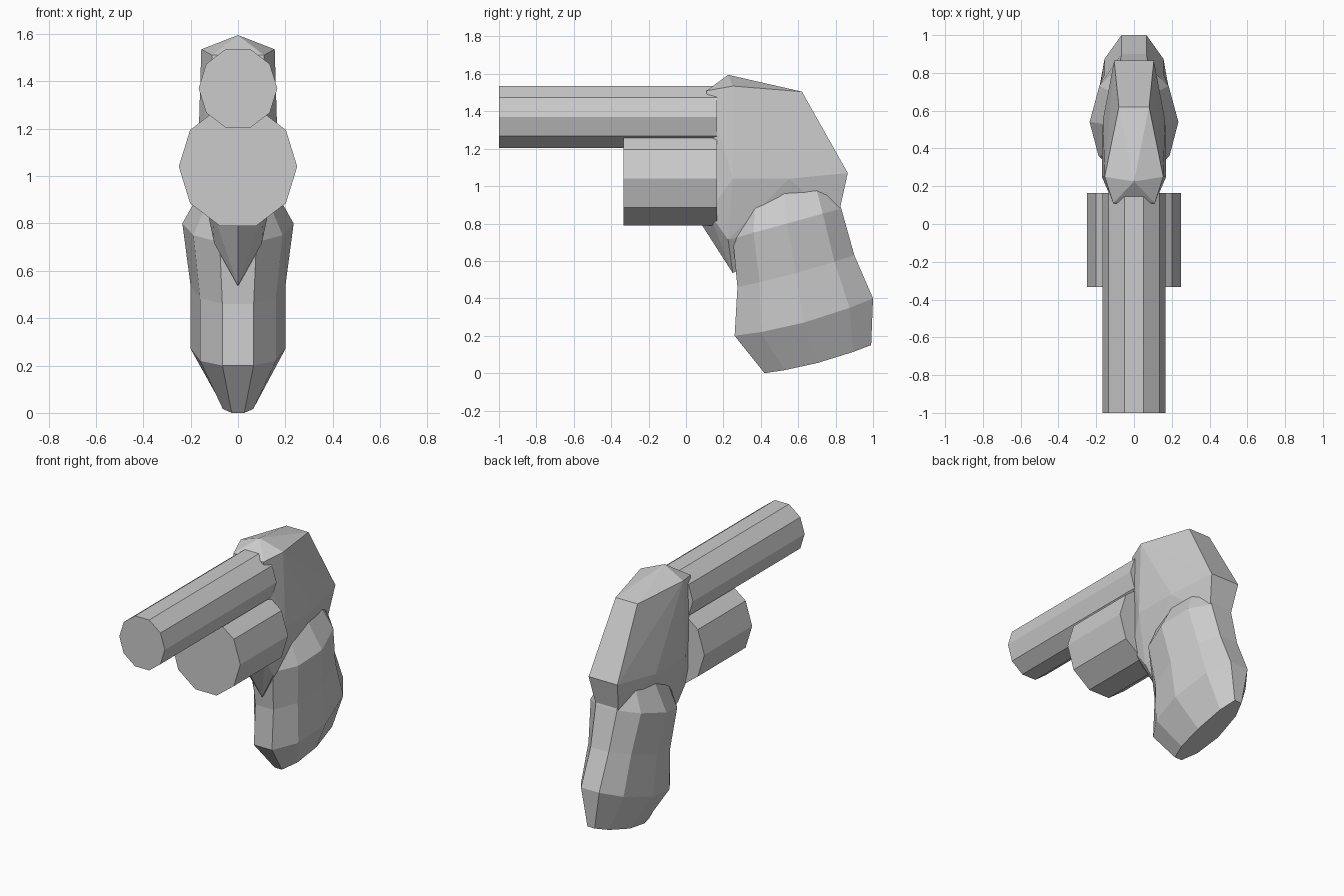
import bpy, bmesh, math

if "Cube" in bpy.data.objects:
    bpy.data.objects.remove(bpy.data.objects["Cube"])


def finish(bm, name):
    bmesh.ops.recalc_face_normals(bm, faces=bm.faces)
    mesh = bpy.data.meshes.new(name)
    bm.to_mesh(mesh)
    bm.free()
    obj = bpy.data.objects.new(name, mesh)
    bpy.context.collection.objects.link(obj)
    return obj


def loft(name, rings):
    """Skin equal-sized closed rings and cap both ends."""
    bm = bmesh.new()
    rows = [[bm.verts.new(p) for p in ring] for ring in rings]
    n = len(rows[0])
    for a, b in zip(rows, rows[1:]):
        for i in range(n):
            j = (i + 1) % n
            bm.faces.new((a[i], a[j], b[j], b[i]))
    bm.faces.new(rows[0])
    bm.faces.new(rows[-1])
    return finish(bm, name)


def tube(name, z, rx, rz, y0, y1):
    """Ten-sided bar lying along y."""
    angles = [math.tau * i / 10 for i in range(10)]
    return loft(name, [[(rx * math.cos(a), y, z + rz * math.sin(a)) for a in angles]
                       for y in (y0, y1)])


# Barrel and the drum beneath it
tube("barrel", 1.37, 0.166, 0.175, -1.0, 0.165)
tube("drum", 1.04, 0.25, 0.263, -0.333, 0.165)

# Frame: faceted hull mirrored about x = 0 (half-width, y, z)
frame_points = [
    (0, 0.225, 1.595), (0.155, 0.25, 1.535), (0.11, 0.11, 1.51),
    (0.08, 0.62, 1.505), (0.105, 0.865, 1.07),
    (0.17, 0.25, 1.04), (0.165, 0.55, 1.04),
    (0.11, 0.12, 0.86), (0, 0.08, 0.80),
    (0.10, 0.225, 0.715), (0, 0.25, 0.535), (0.075, 0.81, 0.82),
]
bm = bmesh.new()
for x, y, z in frame_points:
    for s in ((1, -1) if x else (1,)):
        bm.verts.new((s * x, y, z))
hull = bmesh.ops.convex_hull(bm, input=bm.verts)
inside = [g for g in hull["geom_interior"] if isinstance(g, bmesh.types.BMVert)]
bmesh.ops.delete(bm, geom=inside, context='VERTS')
finish(bm, "frame")

# Grip: ten-sided slanted rings (front y, front z, back y, back z, half-width, sag)
grip_rings = [
    (0.42, 0.00, 0.99, 0.15, 0.08, 0.02),
    (0.26, 0.20, 1.00, 0.40, 0.20, 0.03),
    (0.275, 0.46, 0.90, 0.63, 0.20, 0.01),
    (0.25, 0.72, 0.83, 0.88, 0.235, 0.0),
    (0.28, 0.93, 0.77, 1.04, 0.13, 0.0),
]
section = [(0, 0.33), (0.19, 0.8), (0.5, 1.0), (0.83, 0.78), (1, 0.33)]
rings = []
for yf, zf, yb, zb, w, sag in grip_rings:
    half = [(w * k, yf + (yb - yf) * t,
             zf + (zb - zf) * t - sag * 4 * t * (1 - t)) for t, k in section]
    rings.append(half + [(-x, y, z) for x, y, z in reversed(half)])
loft("grip", rings)
